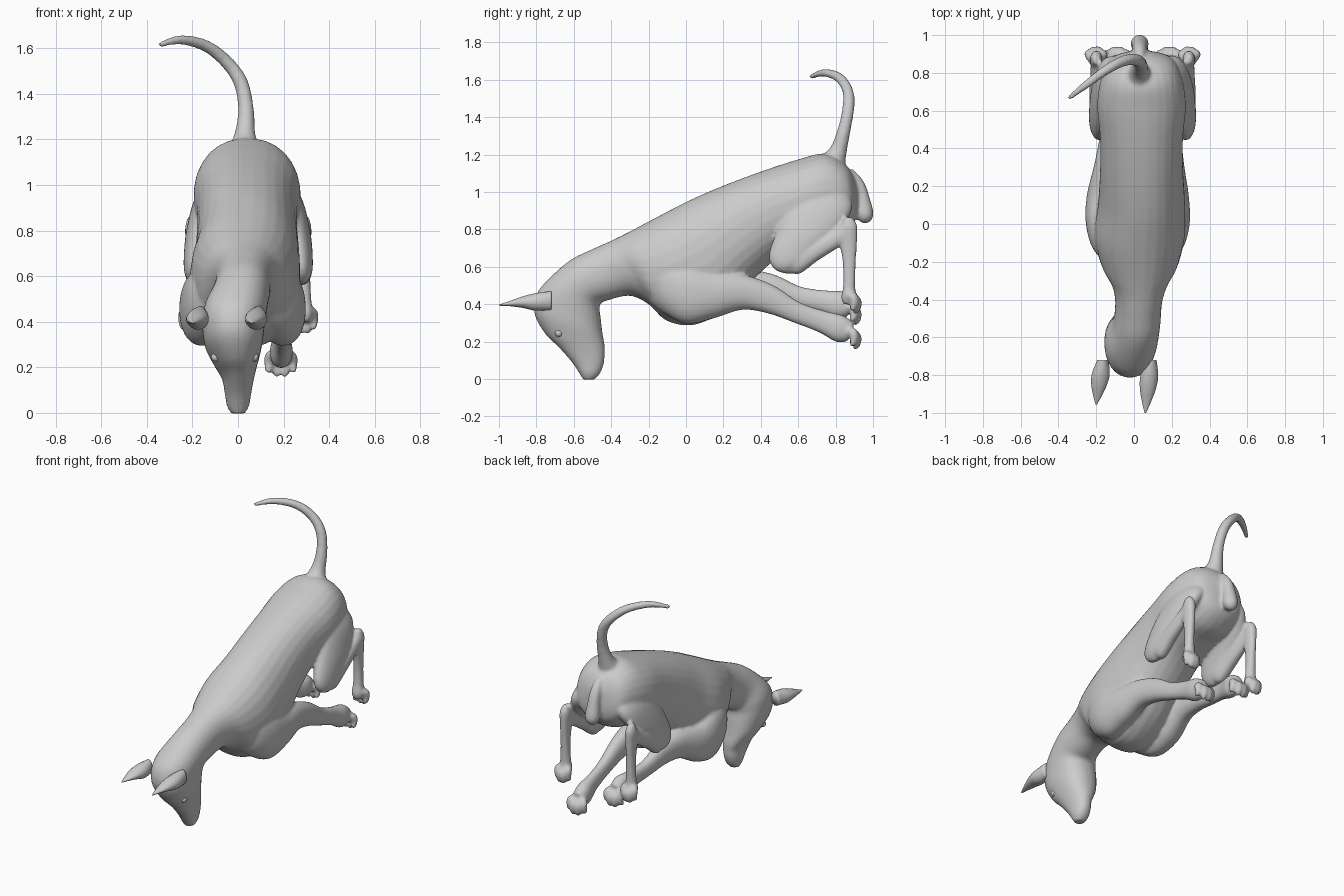
import bpy, bmesh, math
from mathutils import Vector


def spline(pts, steps=6):
    """Catmull-Rom through tuples of any length."""
    out = []
    for i in range(len(pts) - 1):
        p0, p1, p2, p3 = (pts[max(i - 1, 0)], pts[i], pts[i + 1], pts[min(i + 2, len(pts) - 1)])
        for s in range(steps):
            t = s / steps
            out.append(tuple(0.5 * (2 * b + (c - a) * t + (2 * a - 5 * b + 4 * c - d) * t * t
                                    + (3 * b - a - 3 * c + d) * t ** 3)
                             for a, b, c, d in zip(p0, p1, p2, p3)))
    return out + [tuple(pts[-1])]


def skin(name, rings):
    """Closed surface through equal rings of points."""
    bm = bmesh.new()
    vs = [[bm.verts.new(p) for p in r] for r in rings]
    n = len(vs[0])
    for a, b in zip(vs, vs[1:]):
        for i in range(n):
            bm.faces.new((a[i], a[(i + 1) % n], b[(i + 1) % n], b[i]))
    bm.faces.new(vs[0])
    bm.faces.new(vs[-1])
    bmesh.ops.recalc_face_normals(bm, faces=bm.faces)
    me = bpy.data.meshes.new(name)
    bm.to_mesh(me)
    bm.free()
    me.shade_smooth()
    ob = bpy.data.objects.new(name, me)
    bpy.context.collection.objects.link(ob)
    return ob


def loft(name, secs, n=28, p=2.2):
    """Sections: upper edge y,z, lower edge y,z, centre x, half width."""
    rings = []
    for ty, tz, by, bz, cx, hw in spline(secs):
        c = Vector((cx, (ty + by) / 2, (tz + bz) / 2))
        u = Vector((0, (ty - by) / 2, (tz - bz) / 2))
        ring = []
        for i in range(n):
            a = math.tau * (i + 0.5) / n
            ca, sa = (math.copysign(abs(v) ** (2 / p), v) for v in (math.cos(a), math.sin(a)))
            ring.append(c + u * ca + Vector((hw * sa, 0, 0)))
        rings.append(ring)
    return skin(name, rings)


def tube(name, pts, n=14):
    """Round tube along x, y, z, radius points."""
    path = spline(pts)
    rings = []
    for i, q in enumerate(path):
        tan = Vector(path[min(i + 1, len(path) - 1)][:3]) - Vector(path[max(i - 1, 0)][:3])
        e = Vector((0.6, -0.8, 0)).cross(tan).normalized()
        f = tan.cross(e).normalized()
        rings.append([Vector(q[:3]) + q[3] * (e * math.cos(math.tau * k / n) + f * math.sin(math.tau * k / n))
                      for k in range(n)])
    return skin(name, rings)


def toes(name, x, y, z, spread):
    """Four bent toes fanned below a foot centre."""
    made = []
    for k in (-1.5, -0.5, 0.5, 1.5):
        dx, up = k * spread, 0.016 * (abs(k) > 1)
        made.append(tube(name, [(x + dx * 0.5, y - 0.02, z + 0.03, 0.022),
                                (x + dx * 0.9, y + 0.025 - up, z + 0.005 + up, 0.026),
                                (x + dx, y + 0.03 - up, z - 0.03 + up, 0.022),
                                (x + dx * 1.05, y + 0.02 - up, z - 0.055 + up, 0.016),
                                (x + dx * 1.05, y + 0.015 - up, z - 0.066 + up, 0.006)]))
    return made


parts = []

# Torso, neck and head in one sweep
parts.append(loft("body", [
    (0.91, 1.06, 0.92, 0.96, .04, .04), (0.85, 1.15, 0.90, 0.84, .04, .16),
    (0.74, 1.205, 0.80, 0.76, .04, .215), (0.60, 1.175, 0.66, 0.73, .04, .235),
    (0.40, 1.11, 0.52, 0.67, .04, .22), (0.20, 1.035, 0.38, 0.55, .04, .22),
    (0.02, 0.957, 0.22, 0.38, .04, .23), (-0.15, 0.87, 0.05, 0.29, .03, .24),
    (-0.30, 0.79, -0.10, 0.31, .03, .205), (-0.40, 0.74, -0.20, 0.40, .03, .15),
    (-0.50, 0.695, -0.30, 0.445, .025, .125), (-0.62, 0.635, -0.42, 0.42, .015, .125),
    (-0.74, 0.53, -0.46, 0.395, -.01, .138), (-0.80, 0.45, -0.455, 0.32, -.02, .137),
    (-0.81, 0.35, -0.445, 0.24, -.02, .125), (-0.755, 0.245, -0.435, 0.18, -.01, .095),
    (-0.68, 0.17, -0.435, 0.13, 0, .07), (-0.61, 0.09, -0.44, 0.08, 0, .058),
    (-0.57, 0.03, -0.46, 0.03, 0, .048), (-0.55, -0.003, -0.49, -0.003, 0, .03)]))

# Tail
parts.append(tube("tail", [
    (.03, .76, 1.12, .10), (.03, .81, 1.21, .05), (.035, .845, 1.33, .035), (.012, .868, 1.45, .032),
    (-.05, .865, 1.54, .029), (-.14, .82, 1.61, .026), (-.25, .74, 1.637, .021), (-.345, .665, 1.615, .012)]))

# Scrotum
parts.append(tube("scrotum", [(.03, .87, 1.11, .025), (.03, .92, 1.04, .035), (.03, .945, .95, .042),
                              (.03, .955, .885, .048), (.03, .96, .85, .035), (.03, .962, .832, .01)]))

# Hind legs, mirrored about the pelvis
MID = 0.045
for side in (1, -1):
    def hind(secs):
        return [(a, b, c, d, MID + side * (x - MID), w) for a, b, c, d, x, w in secs]
    parts.append(loft("thigh", hind([
        (.62, 1.07, .82, 1.07, .14, .06), (.56, .95, .89, .93, .205, .075), (.49, .80, .83, .81, .25, .066),
        (.443, .66, .73, .72, .272, .056), (.475, .585, .66, .65, .28, .045), (.55, .56, .61, .60, .28, .02)])))
    parts.append(loft("shank", hind([
        (.52, .70, .53, .59, .275, .03), (.58, .70, .60, .56, .28, .045), (.68, .735, .70, .63, .285, .042),
        (.78, .79, .81, .70, .287, .034), (.86, .845, .89, .75, .29, .028)])))
    parts.append(loft("hind_shin", hind([
        (.85, .865, .89, .865, .29, .018), (.825, .81, .915, .82, .29, .032), (.82, .74, .915, .74, .29, .03),
        (.838, .62, .908, .62, .29, .027), (.84, .50, .905, .49, .29, .032),
        (.83, .44, .915, .44, .29, .04), (.84, .40, .90, .40, .29, .03)])))
    parts += toes("hind_toe", MID + side * 0.247, .885, .415, .025)

# Front legs swept back; the left one is held higher and further inwards
FORE = [(-.24, .60, -.22, .44, .12, .04), (-.14, .64, -.13, .36, .165, .09),
        (0, .63, 0, .295, .195, .10), (.15, .58, .15, .325, .20, .09),
        (.32, .555, .30, .37, .20, .066), (.47, .50, .44, .35, .20, .05),
        (.61, .41, .58, .30, .20, .038), (.74, .365, .71, .25, .195, .037),
        (.84, .34, .80, .20, .19, .05), (.90, .30, .86, .20, .19, .04)]
for side, lift, shift in ((1, 0, 0), (-1, .13, .06)):
    leg = []
    for a, b, c, d, x, w in FORE:
        t = min(max((a - .15) / .7, 0), 1)
        leg.append((a, b + lift * t, c, d + lift * t, .02 + side * (x - .02) + shift * t, w))
    parts.append(loft("front_leg", leg))
    parts += toes("front_toe", .02 + side * .168 + shift, .885, .225 + lift, .034)

# Fuse the body parts into one skin
bpy.ops.object.select_all(action='DESELECT')
for ob in parts:
    ob.select_set(True)
body = parts[0]
bpy.context.view_layer.objects.active = body
bpy.ops.object.join()
remesh = body.modifiers.new("fuse", 'REMESH')
remesh.mode = 'VOXEL'
remesh.voxel_size = 0.01
remesh.use_smooth_shade = True
relax = body.modifiers.new("relax", 'SMOOTH')
relax.factor = 0.5
relax.iterations = 4

# Ears: flattened, pointing backwards over the crown
for name, xb, xt, yt in (("right_ear", .09, .06, -1.0), ("left_ear", -.165, -.20, -.955)):
    def at(t):
        return -.72 + (yt + .72) * t, xb + (xt - xb) * t
    secs = []
    for t, top, bot, w in ((0, .47, .37, .03), (.3, .46, .365, .048), (.55, .442, .38, .043),
                           (.82, .415, .39, .022), (1, .398, .392, .004)):
        y, x = at(t)
        secs.append((y, top, y, bot, x, w))
    loft(name, secs, n=16, p=2)

# Eyes
for name, x in (("right_eye", .07), ("left_eye", -.098)):
    bpy.ops.mesh.primitive_uv_sphere_add(segments=16, ring_count=10, radius=.02, location=(x, -.68, .245))
    bpy.context.object.name = name
    bpy.ops.object.shade_smooth()
